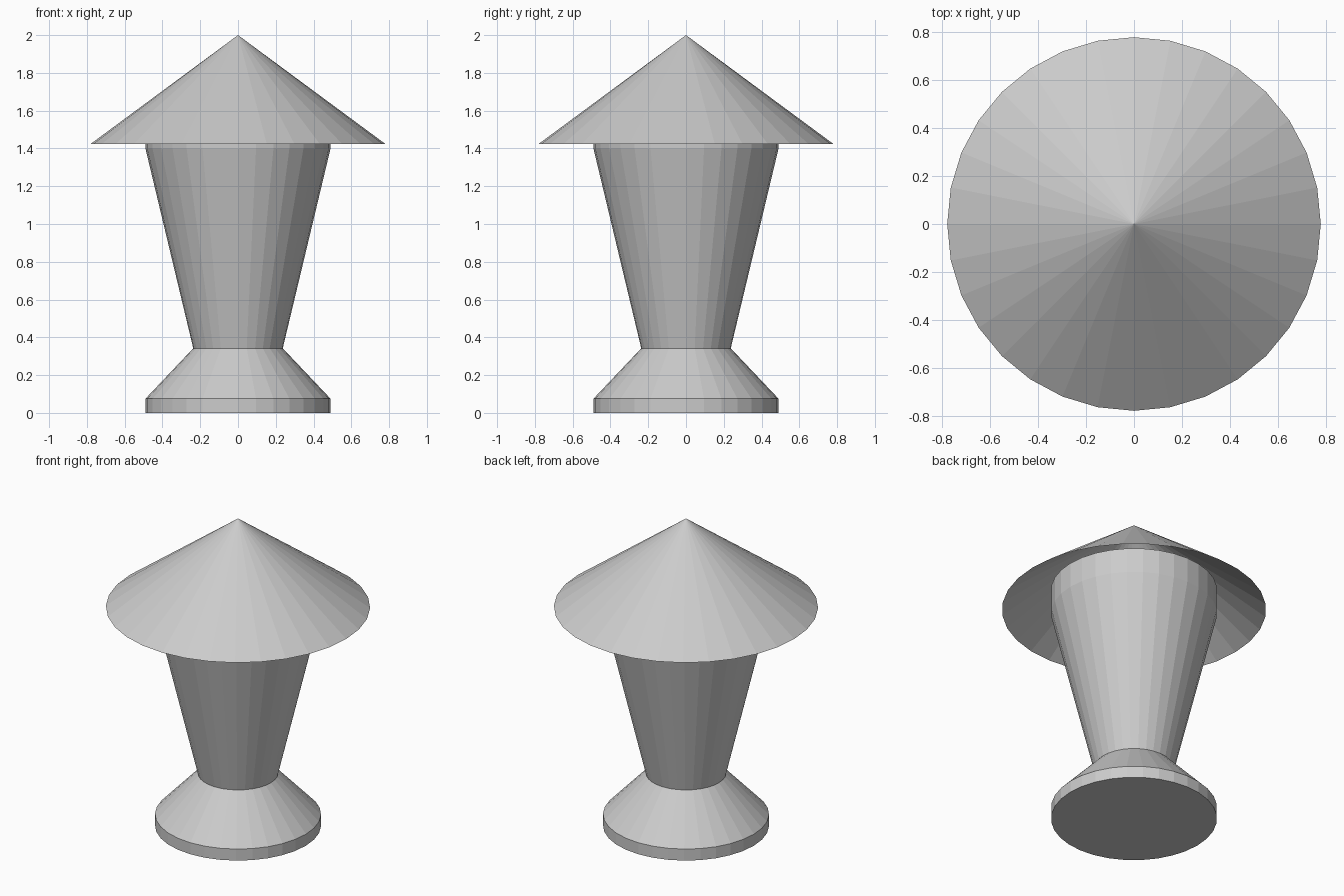
import bpy, bmesh
from math import cos, sin, tau

if "Cube" in bpy.data.objects:
    bpy.data.objects.remove(bpy.data.objects["Cube"])

SIDES = 32


def lathe(name, profile, cap_bottom=False, cap_top=False):
    """Spin (radius, z) points around z into a flat-shaded object."""
    bm = bmesh.new()
    rings = []
    for r, z in profile:
        if r == 0:
            rings.append([bm.verts.new((0, 0, z))] * SIDES)
        else:
            rings.append([bm.verts.new((r * cos(tau * i / SIDES), r * sin(tau * i / SIDES), z))
                          for i in range(SIDES)])
    for low, high in zip(rings, rings[1:]):
        for i in range(SIDES):
            j = (i + 1) % SIDES
            quad = (low[i], low[j], high[j], high[i])
            bm.faces.new(list(dict.fromkeys(quad)))
    if cap_bottom:
        bm.faces.new(rings[0][::-1])
    if cap_top:
        bm.faces.new(rings[-1])
    mesh = bpy.data.meshes.new(name)
    bm.to_mesh(mesh)
    bm.free()
    obj = bpy.data.objects.new(name, mesh)
    bpy.context.collection.objects.link(obj)
    return obj


# Foot disc, sloped foot, flared body and short straight collar under the roof
lathe("pedestal_body",
      [(0.49, 0), (0.49, 0.075), (0.237, 0.342), (0.49, 1.40), (0.49, 1.56)],
      cap_bottom=True, cap_top=True)

# Open conical roof, hollow underneath
lathe("cone_roof", [(0.78, 1.424), (0, 2.0)])
